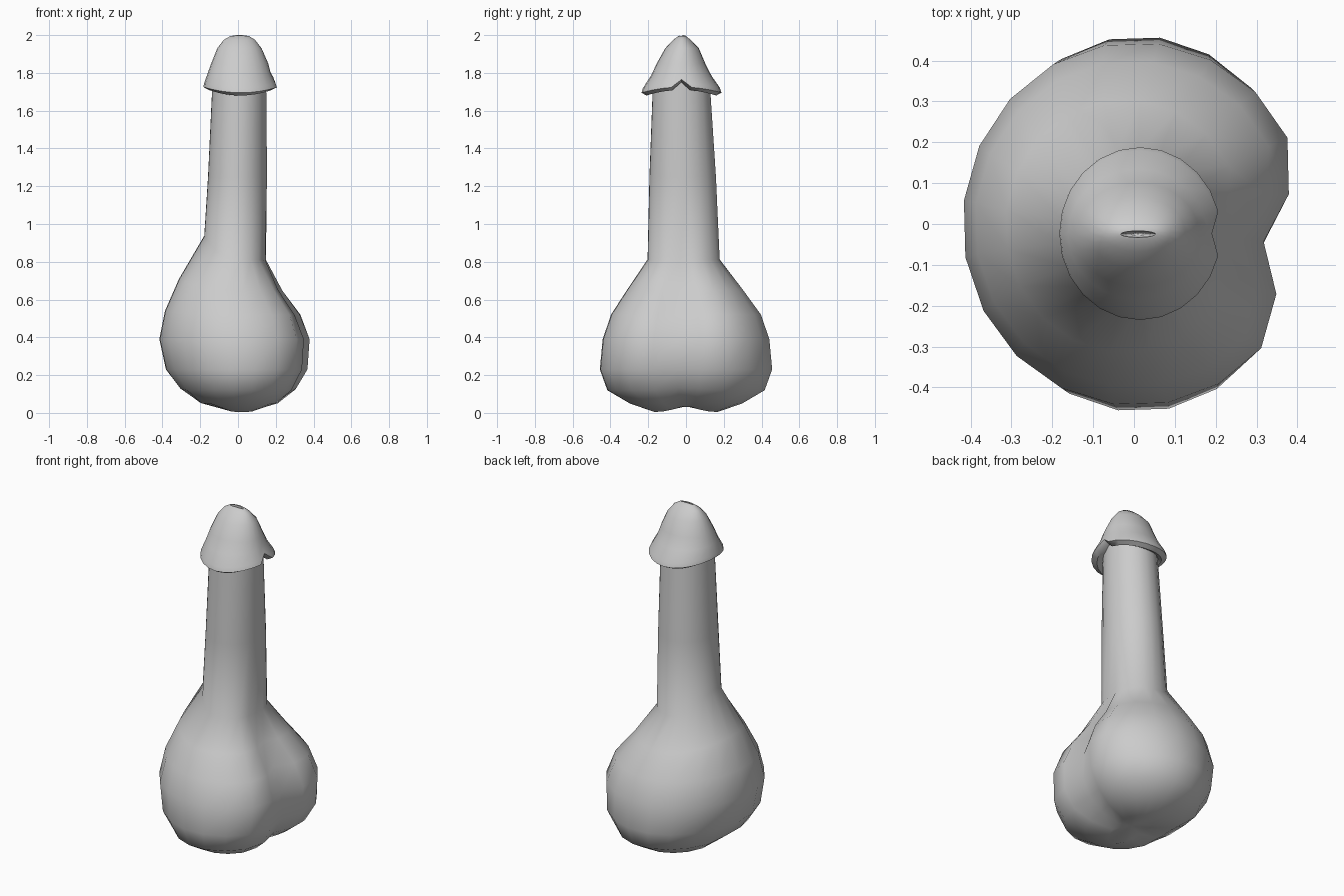
import bpy, bmesh
from math import sin, cos, pi, exp, radians

if "Cube" in bpy.data.objects:
    bpy.data.objects.remove(bpy.data.objects["Cube"])


def loft(name, rings, cap_bottom, angle):
    """Skin a list of closed rings (bottom to top); optional centre point below."""
    bm = bmesh.new()
    loops = [[bm.verts.new(p) for p in ring] for ring in rings]
    n = len(loops[0])
    for a, b in zip(loops, loops[1:]):
        for i in range(n):
            j = (i + 1) % n
            bm.faces.new((a[i], a[j], b[j], b[i]))
    bottom = bm.verts.new(cap_bottom)
    for i in range(n):
        bm.faces.new((bottom, loops[0][(i + 1) % n], loops[0][i]))
    bm.faces.new(loops[-1])
    bmesh.ops.recalc_face_normals(bm, faces=bm.faces)
    me = bpy.data.meshes.new(name)
    bm.to_mesh(me)
    bm.free()
    ob = bpy.data.objects.new(name, me)
    bpy.context.collection.objects.link(ob)
    bpy.ops.object.select_all(action='DESELECT')
    ob.select_set(True)
    bpy.context.view_layer.objects.active = ob
    bpy.ops.object.shade_smooth_by_angle(angle=radians(angle))
    return ob


def oval(t, left, right, front, back):
    """Point on an oval given by its four extents."""
    cx, cy = (left + right) / 2, (front + back) / 2
    return cx + (right - left) / 2 * cos(t), cy + (back - front) / 2 * sin(t)


# Shaft and two-lobed base: z, left, right, front, back, groove depth, lift on -x, lift in the cleft
levels = [
    (0.005, -0.06, 0.10, -0.17, 0.17, 0.00, 0.00, 0.03),
    (0.05, -0.22, 0.24, -0.30, 0.30, 0.04, 0.00, 0.03),
    (0.12, -0.31, 0.34, -0.42, 0.42, 0.07, 0.00, 0.02),
    (0.23, -0.385, 0.41, -0.46, 0.46, 0.09, 0.00, 0.00),
    (0.39, -0.42, 0.43, -0.445, 0.445, 0.11, 0.00, 0.00),
    (0.52, -0.39, 0.38, -0.40, 0.40, 0.12, 0.02, 0.00),
    (0.65, -0.315, 0.27, -0.315, 0.305, 0.08, 0.06, 0.00),
    (0.81, -0.18, 0.155, -0.205, 0.18, 0.01, 0.13, 0.00),
    (1.25, -0.16, 0.155, -0.195, 0.16, 0.00, 0.00, 0.00),
    (1.78, -0.135, 0.15, -0.175, 0.125, 0.00, 0.00, 0.00),
]
rings = []
for z, l, r, f, b, groove, lift, cleft in levels:
    ring = []
    for i in range(20):
        t = 2 * pi * i / 20 - 0.13
        x, y = oval(t, l, r, f, b)
        d = min(i, 20 - i) * 2 * pi / 20
        k = 1 - groove * exp(-(d / 0.33) ** 2) / r
        left_side = max(0, -cos(t)) ** 2
        ring.append((x * k, y * k, z + lift * left_side + cleft * exp(-(y / 0.08) ** 2)))
    rings.append(ring)
loft("shaft_and_base", rings, (0.02, 0, 0.035), 60)

# Flared cap: z, left, right, front, back, share of the wavy rim
cap_levels = [
    (1.71, -0.12, 0.13, -0.155, 0.11, 1.0),
    (1.68, -0.155, 0.18, -0.21, 0.16, 1.0),
    (1.695, -0.183, 0.213, -0.235, 0.188, 1.0),
    (1.72, -0.18, 0.205, -0.228, 0.18, 0.8),
    (1.785, -0.162, 0.178, -0.185, 0.135, 0.3),
    (1.85, -0.142, 0.16, -0.155, 0.102, 0.0),
    (1.93, -0.11, 0.125, -0.11, 0.068, 0.0),
    (1.975, -0.075, 0.09, -0.068, 0.025, 0.0),
    (1.995, -0.04, 0.058, -0.04, 0.0, 0.0),
    (2.0, -0.01, 0.025, -0.025, -0.012, 0.0),
]
rings = []
for z, l, r, f, b, wave in cap_levels:
    ring = []
    for i in range(24):
        t = 2 * pi * i / 24
        x, y = oval(t, l, r, f, b)
        dz = 0.03 * cos(t) ** 2
        if i == 0:                       # notch under the cap
            dz += 0.04
            x -= 0.022 * wave
        ring.append((x, y, z + wave * dz))
    rings.append(ring)
cap = loft("cap", rings, (0, -0.02, 1.75), 50)

# Small slit in the tip
bpy.ops.mesh.primitive_uv_sphere_add(segments=16, ring_count=8, radius=1, location=(0.01, -0.025, 2.0))
cutter = bpy.context.object
cutter.name = "slit_cutter"
cutter.scale = (0.045, 0.008, 0.025)
cutter.hide_render = True
cutter.display_type = 'WIRE'
cut = cap.modifiers.new("slit", 'BOOLEAN')
cut.operation = 'DIFFERENCE'
cut.object = cutter
cut.solver = 'EXACT'
